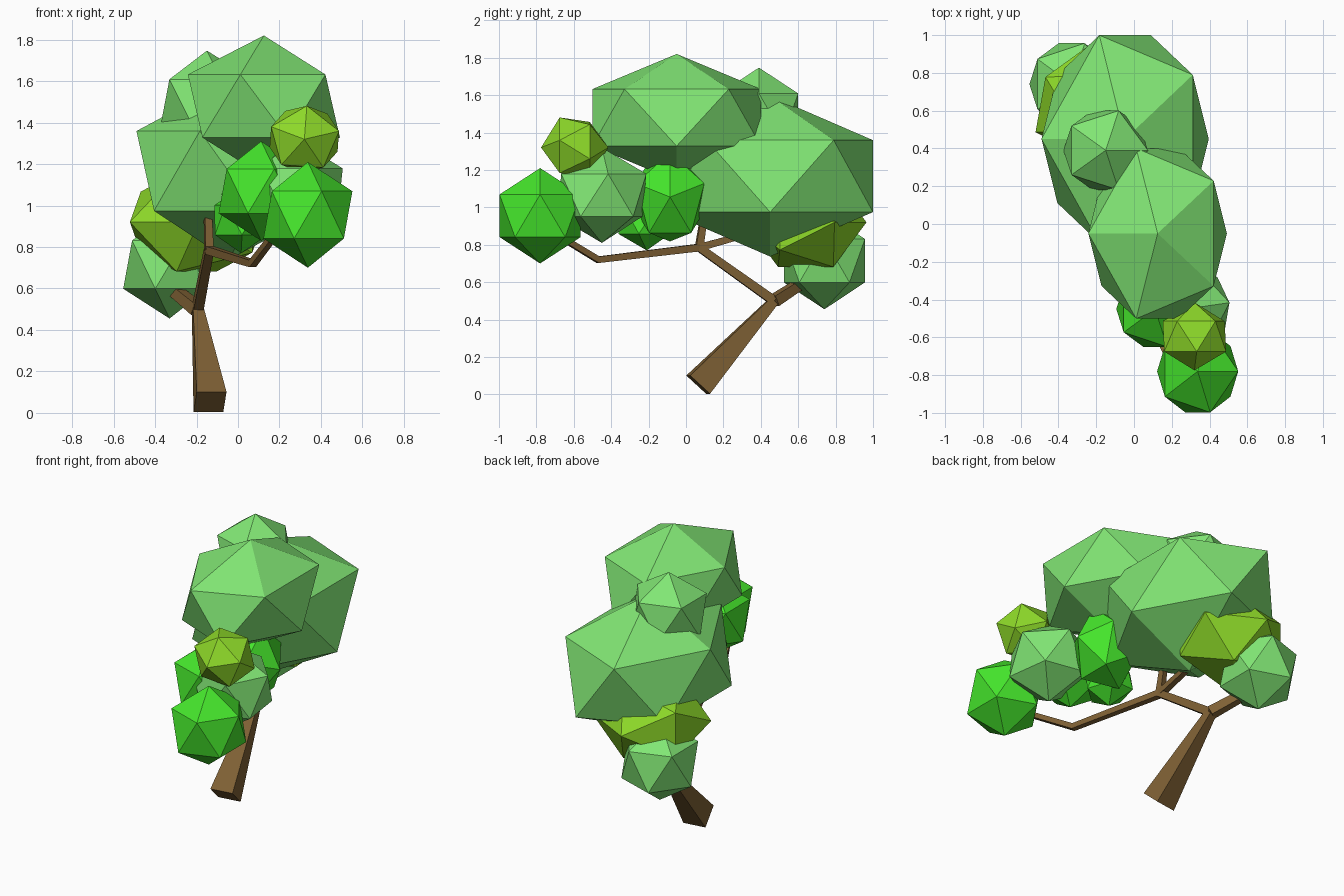
import bpy
import bmesh
from math import radians
from mathutils import Matrix, Vector

cube = bpy.data.objects.get("Cube")
if cube:
    bpy.data.objects.remove(cube, do_unlink=True)


def material(name, rgb):
    mat = bpy.data.materials.new(name)
    mat.use_nodes = True
    color = (*rgb, 1)
    mat.diffuse_color = color
    mat.node_tree.nodes["Principled BSDF"].inputs["Base Color"].default_value = color
    return mat


sage = material("sage_green", (.22, .79, .175))
green = material("bright_green", (.06, .79, .025))
olive = material("olive_green", (.27, .70, .022))
bark = material("brown_bark", (.21, .118, .035))


def finish(name, bm, mat):
    mesh = bpy.data.meshes.new(name)
    bm.to_mesh(mesh)
    bm.free()
    mesh.materials.append(mat)
    obj = bpy.data.objects.new(name, mesh)
    bpy.context.collection.objects.link(obj)
    return obj


def foliage(name, mat, center, radii, spin=0, tilt=0, heading=0):
    """Faceted leaf clump: turned icosahedron stretched to its radii."""
    bm = bmesh.new()
    turn = (Matrix.Rotation(radians(heading), 4, 'Z')
            @ Matrix.Rotation(radians(tilt), 4, 'X')
            @ Matrix.Rotation(radians(spin), 4, 'Z'))
    place = Matrix.Translation(center) @ Matrix.Diagonal((*radii, 1))
    bmesh.ops.create_icosphere(bm, subdivisions=1, radius=1, matrix=place @ turn)
    return finish(name, bm, mat)


def limb(name, points, widths):
    """Square tapered limb swept through a few points, level from side to side."""
    pts = [Vector(p) for p in points]
    bm = bmesh.new()
    rings = []
    for i, (p, w) in enumerate(zip(pts, widths)):
        along = (pts[min(i + 1, len(pts) - 1)] - pts[max(i - 1, 0)]).normalized()
        side = along.cross(Vector((0, 0, 1))).normalized()
        up = side.cross(along)
        rings.append([bm.verts.new(p + (side * a + up * b) * w / 2)
                      for a, b in ((-1, -1), (1, -1), (1, 1), (-1, 1))])
    for low, high in zip(rings, rings[1:]):
        for k in range(4):
            n = (k + 1) % 4
            bm.faces.new((low[k], low[n], high[n], high[k]))
    bm.faces.new(rings[0][::-1])
    bm.faces.new(rings[-1])
    bmesh.ops.recalc_face_normals(bm, faces=bm.faces)
    return finish(name, bm, bark)


# Trunk and branches
fork = (-.195, .47, .50)
upper_fork = (-.14, .07, .785)
limb("trunk", [(-.135, .065, .052), fork], [.145, .05])
limb("main_branch", [fork, upper_fork], [.05, .042])
limb("front_branch", [upper_fork, (.07, -.47, .72), (.2, -.75, .89)], [.04, .035, .03])
limb("back_branch", [fork, (-.33, .64, .61)], [.06, .05])
limb("upright_branch", [upper_fork, (-.15, .12, 1.1)], [.04, .03])
limb("inner_branch", [upper_fork, (-.15, .45, .89)], [.04, .03])

# Large crown clumps
foliage("crown_top", sage, (.125, -.05, 1.48), (.41, .53, .34), spin=180)
foliage("crown_back", sage, (-.047, .45, 1.167), (.495, .646, .43), spin=180)
foliage("crown_peak", sage, (-.15, .39, 1.497), (.25, .247, .25))

# Front clumps
foliage("front_tuft", olive, (.32, -.595, 1.32), (.193, .18, .18), spin=14, tilt=90)
foliage("front_clump", green, (.337, -.78, .955), (.24, .255, .255))
foliage("front_inner_clump", sage, (.275, -.45, 1.065), (.26, .27, .255), spin=8)

# Middle clumps
foliage("middle_clump", green, (.14, -.085, 1.055), (.22, .215, .265), spin=18, tilt=90, heading=90)
foliage("inner_clump", green, (.112, -.45, 1.07), (.23, .235, .24))
foliage("under_clump", green, (.015, -.21, .93), (.15, .17, .16), spin=20)

# Back lower clumps
foliage("back_tuft", olive, (-.2, .64, .92), (.365, .325, .28), spin=90, tilt=31.7, heading=-30)
foliage("back_low_clump", sage, (-.33, .74, .715), (.25, .255, .26))
